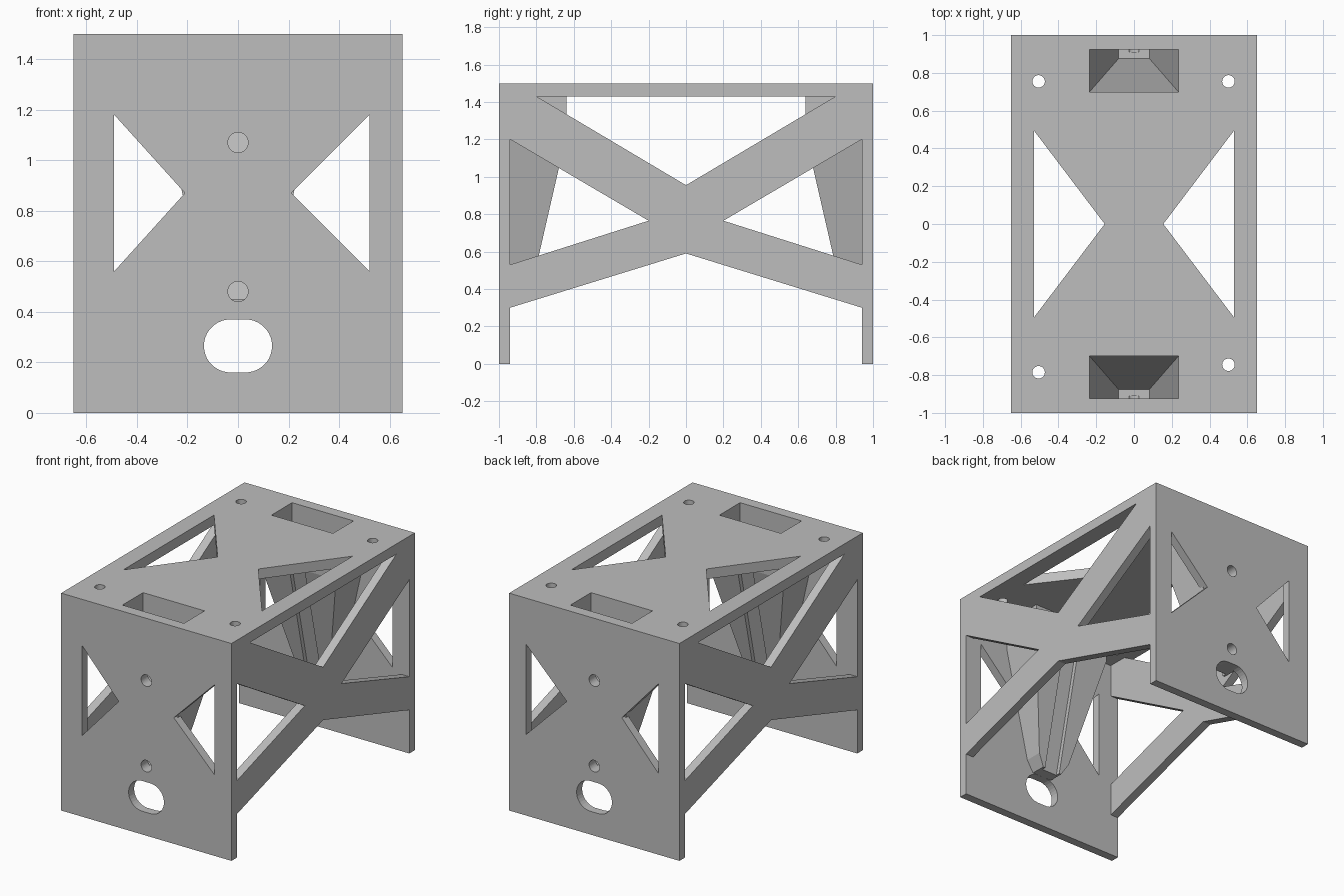
import bpy, bmesh, math

cube = bpy.data.objects.get("Cube")
if cube:
    bpy.data.objects.remove(cube, do_unlink=True)

grey = bpy.data.materials.new("plain grey")
grey.use_nodes = True
COLOUR = (0.515, 0.515, 0.515, 1)
grey.diffuse_color = COLOUR
grey.node_tree.nodes["Principled BSDF"].inputs["Base Color"].default_value = COLOUR


def prism(name, pts, axis, lo, hi):
    """Extrude a 2D outline along an axis: x takes (y,z), y takes (x,z), z takes (x,y)."""
    place = {"x": lambda p, t: (t, p[0], p[1]),
             "y": lambda p, t: (p[0], t, p[1]),
             "z": lambda p, t: (p[0], p[1], t)}[axis]
    bm = bmesh.new()
    rings = [[bm.verts.new(place(p, t)) for p in pts] for t in (lo, hi)]
    bm.faces.new(rings[0])
    bm.faces.new(rings[1])
    n = len(pts)
    for i in range(n):
        j = (i + 1) % n
        bm.faces.new((rings[0][i], rings[0][j], rings[1][j], rings[1][i]))
    bmesh.ops.recalc_face_normals(bm, faces=bm.faces[:])
    me = bpy.data.meshes.new(name)
    bm.to_mesh(me)
    bm.free()
    me.materials.append(grey)
    ob = bpy.data.objects.new(name, me)
    bpy.context.collection.objects.link(ob)
    return ob


def combine(target, other, operation="DIFFERENCE"):
    """Apply a boolean and throw the helper away."""
    mod = target.modifiers.new("bool", "BOOLEAN")
    mod.operation, mod.solver, mod.object = operation, "EXACT", other
    bpy.context.view_layer.update()
    dg = bpy.context.evaluated_depsgraph_get()
    me = bpy.data.meshes.new_from_object(target.evaluated_get(dg))
    target.modifiers.clear()
    target.data = me
    bpy.data.objects.remove(other, do_unlink=True)


def cut(target, pts, axis, lo, hi):
    combine(target, prism("cutter", pts, axis, lo, hi))


def rect(x0, x1, y0, y1):
    return [(x0, y0), (x1, y0), (x1, y1), (x0, y1)]


def circle(cx, cy, r, n=32):
    return [(cx + r * math.cos(2 * math.pi * i / n), cy + r * math.sin(2 * math.pi * i / n)) for i in range(n)]


def mirror(pts, s):
    return [(p[0] * s, p[1]) for p in pts]


W, L, H = 0.65, 1.0, 1.5      # half width, half length, height
IN_X, IN_Y, IN_Z = 0.59, 0.94, 1.43

# Open-bottomed shell
body = prism("bracket_body", rect(-W, W, -L, L), "z", 0, H)
cut(body, rect(-IN_X, IN_X, -IN_Y, IN_Y), "z", -0.1, IN_Z)

# Side walls: X-shaped bracing
for lo, hi in ((-0.8, -0.57), (0.57, 0.8)):
    cut(body, [(-0.8, IN_Z), (0, 0.955), (0.8, IN_Z)], "x", lo, hi)
    cut(body, [(-IN_Y, -0.1), (-IN_Y, 0.3), (0, 0.59), (IN_Y, 0.3), (IN_Y, -0.1)], "x", lo, hi)
    for s in (-1, 1):
        cut(body, mirror([(IN_Y, 0.53), (IN_Y, 1.2), (0.2, 0.765)], s), "x", lo, hi)

# Top plate: triangular windows
for s in (-1, 1):
    cut(body, mirror([(0.53, -0.495), (0.53, 0.495), (0.155, 0)], s), "z", 1.4, 1.6)

# End plates: triangular windows
for lo, hi in ((-1.1, -0.9), (0.9, 1.1)):
    cut(body, [(-0.49, 0.56), (-0.49, 1.18), (-0.21, 0.87)], "y", lo, hi)
    cut(body, [(0.52, 0.56), (0.52, 1.18), (0.21, 0.87)], "y", lo, hi)


def funnel(name, s, side, front, back):
    """Tapered block: side outline crossed with front outline."""
    ob = prism(name, mirror(side, s), "x", -0.5, 0.5)
    combine(ob, prism("helper", front, "y", *sorted((s * 0.5, s * back))), "INTERSECT")
    return ob


# Tapered cable funnels on the inner faces of both end plates
for s in (-1, 1):
    outer = funnel("funnel", s,
                   [(0.97, 1.46), (0.64, 1.46), (0.64, 1.22), (0.835, 0.37), (0.97, 0.37)],
                   [(-0.30, 1.47), (-0.30, 1.22), (-0.125, 0.45), (-0.07, 0.36),
                    (0.07, 0.36), (0.125, 0.45), (0.30, 1.22), (0.30, 1.47)], 1.2)
    # shallow channel down the sloping face
    cut(outer, mirror([(0.55, 1.22), (0.67, 1.22), (0.865, 0.37), (0.865, 0.3), (0.55, 0.3)], s),
        "x", -0.06, 0.06)
    combine(body, outer, "UNION")
    # pocket open at the top
    combine(body, funnel("pocket", s,
                         [(0.925, 1.6), (0.70, 1.6), (0.70, 1.22), (0.875, 0.45), (0.925, 0.45)],
                         [(-0.235, 1.7), (-0.235, 1.22), (-0.08, 0.44),
                          (0.08, 0.44), (0.235, 1.22), (0.235, 1.7)], 1.2))

# End plates: screw holes and rounded cable slot
slot = [(0.03 * (1 if math.cos(a) > 0 else -1) + 0.105 * math.cos(a), 0.265 + 0.105 * math.sin(a))
        for a in (math.pi * (i + 0.5) / 16 for i in range(32))]
for s in (-1, 1):
    for z in (1.07, 0.48):
        cut(body, circle(0, z, 0.04), "y", *sorted((s * 0.91, s * 1.1)))
    cut(body, slot, "y", *sorted((s * 0.8, s * 1.1)))

# Top plate: corner screw holes
for x, y in ((-0.505, 0.755), (0.5, 0.755), (0.5, -0.745), (-0.505, -0.785)):
    cut(body, circle(x, y, 0.033), "z", 1.4, 1.6)

body.data.materials.clear()
body.data.materials.append(grey)
for p in body.data.polygons:
    p.material_index = 0
